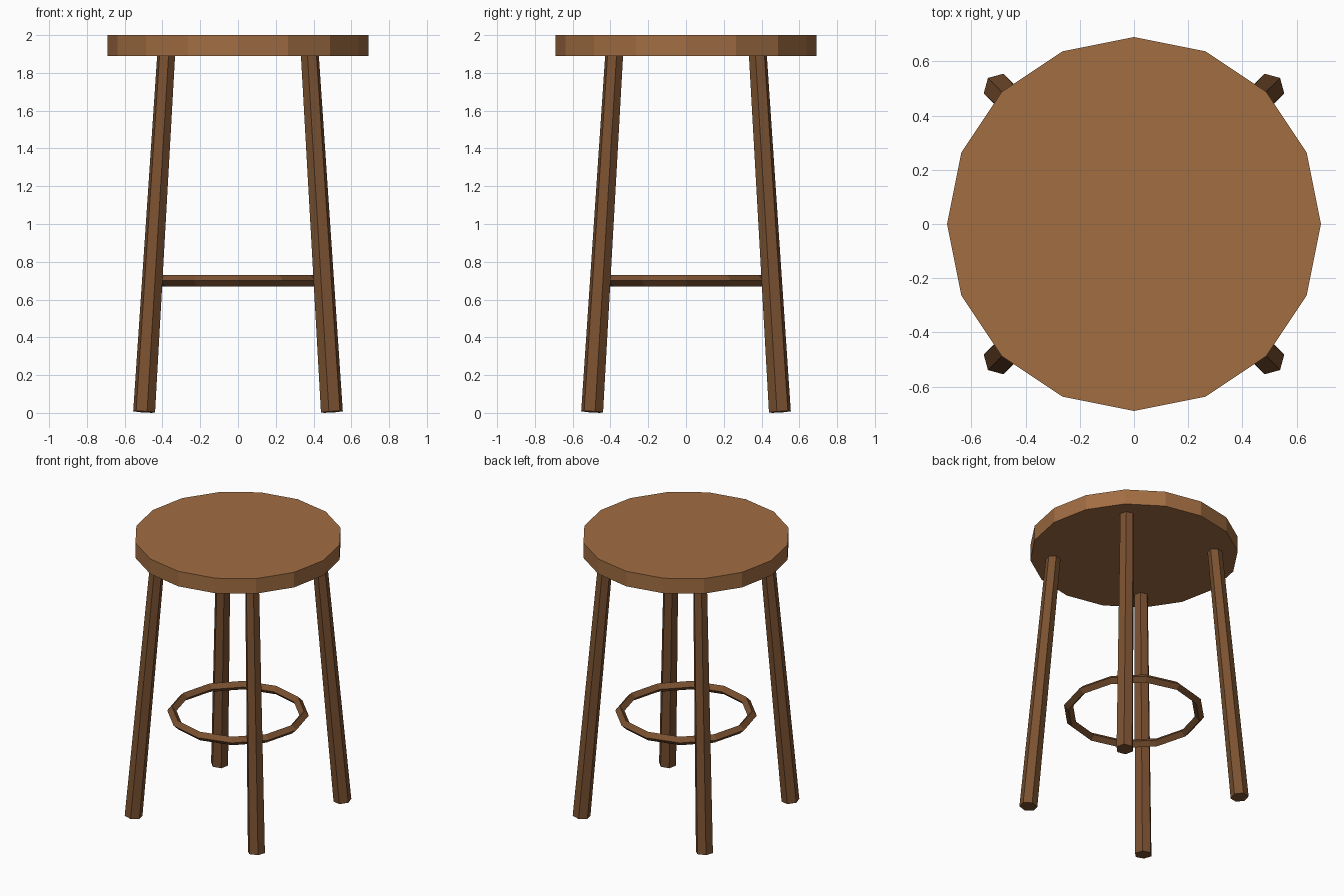
import bpy, math
from mathutils import Vector, Matrix

if "Cube" in bpy.data.objects:
    bpy.data.objects.remove(bpy.data.objects["Cube"])


def material(name, rgb):
    m = bpy.data.materials.new(name)
    m.diffuse_color = (*rgb, 1)
    m.use_nodes = True
    m.node_tree.nodes["Principled BSDF"].inputs["Base Color"].default_value = m.diffuse_color
    return m


seat_wood = material("warm brown wood", (0.36, 0.155, 0.055))
leg_wood = material("dark brown wood", (0.195, 0.082, 0.030))


def finish(name, mat):
    ob = bpy.context.object
    ob.name = name
    ob.data.materials.append(mat)
    return ob


# Seat: 16-sided disc with a vertex on each axis
bpy.ops.mesh.primitive_cylinder_add(vertices=16, radius=0.69, depth=0.11,
                                    location=(0, 0, 1.945))
finish("seat", seat_wood)


# Legs: tapered six-sided posts splayed along the diagonals
def leg(name, sx, sy):
    foot = Vector((0.497 * sx, 0.497 * sy, 0.0055))
    top = Vector((0.38 * sx, 0.38 * sy, 1.90))
    axis = (top - foot).normalized()
    out = Vector((sx, sy, 0)).normalized()
    out = (out - axis * out.dot(axis)).normalized()   # a corner points outwards
    side = axis.cross(out)
    bpy.ops.mesh.primitive_cone_add(vertices=6, radius1=0.06, radius2=0.049,
                                    depth=(top - foot).length)
    ob = finish(name, leg_wood)
    # the cone's first corner lies on its local y axis
    rot = Matrix((-side, out, axis)).transposed().to_4x4()
    ob.data.transform(Matrix.Translation((foot + top) / 2) @ rot)


for sx, lr in ((-1, "left"), (1, "right")):
    for sy, fb in ((-1, "front"), (1, "back")):
        leg(f"{fb}_{lr}_leg", sx, sy)

# Foot ring: 12 segments with a diamond cross-section
bpy.ops.mesh.primitive_torus_add(major_segments=12, minor_segments=4,
                                 major_radius=0.44, minor_radius=0.031,
                                 location=(0, 0, 0.70))
finish("foot_ring", leg_wood)
